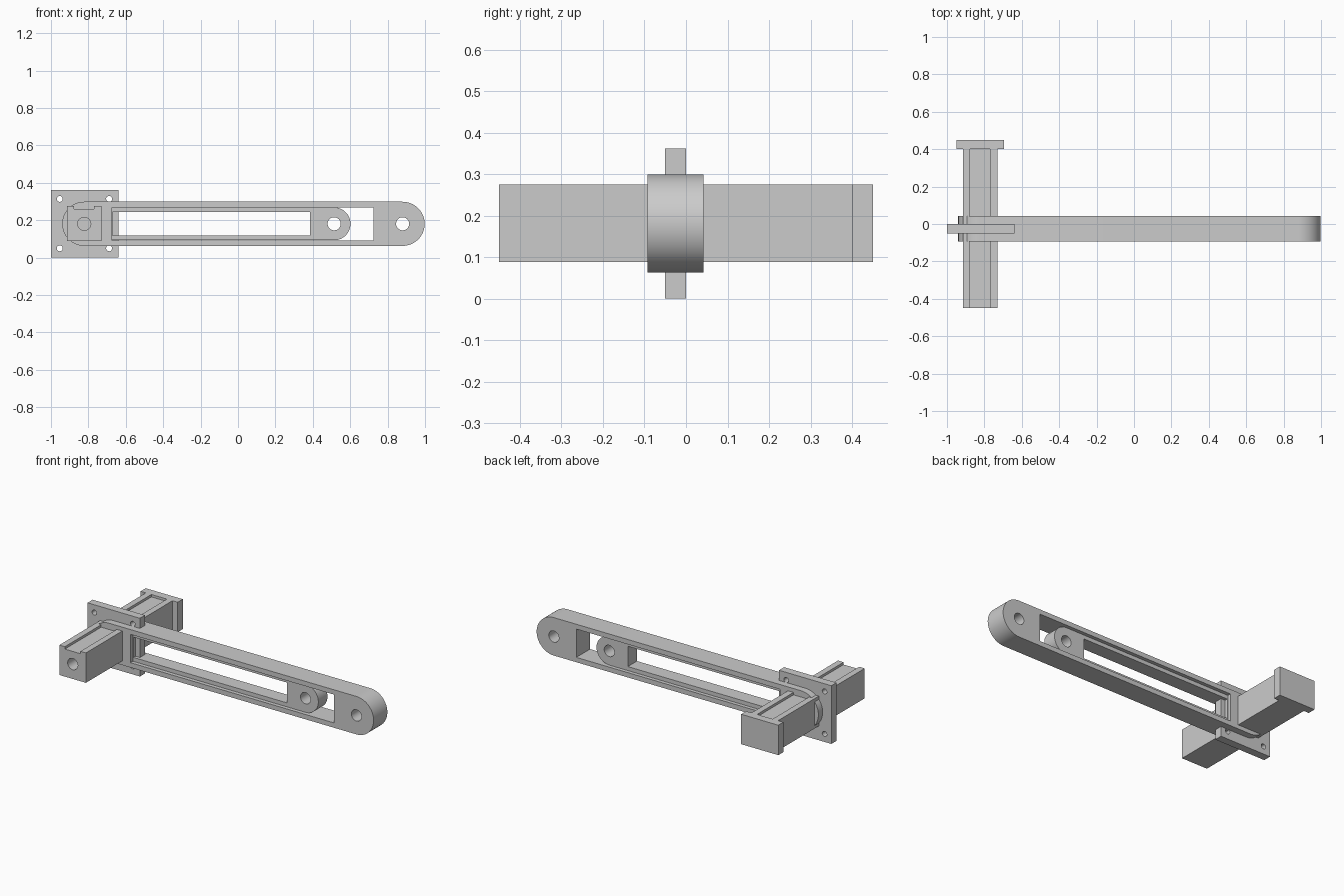
import bpy
from math import pi, sin, cos

if "Cube" in bpy.data.objects:
    bpy.data.objects.remove(bpy.data.objects["Cube"])

CZ = 0.181      # shared axis height
PX = -0.822     # pivot x
RX = 0.88       # far eye x


def rect(x0, x1, z0, z1):
    return [(x0, z0), (x1, z0), (x1, z1), (x0, z1)]


def arc(x, z, r, a0, a1, n=32):
    return [(x + r * cos(a0 + (a1 - a0) * i / n), z + r * sin(a0 + (a1 - a0) * i / n))
            for i in range(n + 1)]


def circle(x, z, r, n=32):
    return arc(x, z, r, 0, 2 * pi, n)[:-1]


def extrude(name, loops, y0, y1):
    """Fill an x-z outline (first loop) with holes (other loops), thick from y0 to y1."""
    curve = bpy.data.curves.new(name, 'CURVE')
    curve.dimensions = '2D'
    curve.fill_mode = 'BOTH'
    curve.extrude = (y1 - y0) / 2
    for pts in loops:
        s = curve.splines.new('POLY')
        s.points.add(len(pts) - 1)
        for p, (x, z) in zip(s.points, pts):
            p.co = (x, z, 0, 1)
        s.use_cyclic_u = True
    ob = bpy.data.objects.new(name, curve)
    bpy.context.collection.objects.link(ob)
    ob.rotation_euler = (pi / 2, 0, 0)
    ob.location.y = (y0 + y1) / 2
    bpy.ops.object.select_all(action='DESELECT')
    ob.select_set(True)
    bpy.context.view_layer.objects.active = ob
    bpy.ops.object.convert(target='MESH')
    ob = bpy.context.object
    bpy.ops.object.mode_set(mode='EDIT')
    bpy.ops.mesh.select_all(action='SELECT')
    bpy.ops.mesh.remove_doubles(threshold=0.0001)
    bpy.ops.mesh.normals_make_consistent(inside=False)
    bpy.ops.object.mode_set(mode='OBJECT')
    bpy.ops.object.shade_smooth_by_angle(angle=0.5)
    return ob


# Square mounting plate with a hole in each corner
bolt_holes = [circle(x, z, 0.016, 20) for x in (-0.953, -0.689) for z in (0.05, 0.314)]
extrude("mounting_plate", [rect(-1, -0.64, 0, 0.362)] + bolt_holes, -0.05, 0)

# Outer link: rounded bar with a long window and an eye
outer = arc(RX, CZ, 0.118, -pi / 2, pi / 2) + arc(PX, CZ, 0.118, pi / 2, 3 * pi / 2)
extrude("outer_link", [outer, rect(-0.675, 0.725, CZ - 0.088, CZ + 0.088),
                       circle(RX, CZ, 0.035)], -0.093, 0.042)

# Inner link: slimmer bar lying in the window of the outer link
inner = arc(0.514, CZ, 0.0875, -pi / 2, pi / 2) + [(-0.69, CZ + 0.0875), (-0.69, CZ - 0.0875)]
extrude("inner_link", [inner, rect(-0.67, 0.386, CZ - 0.063, CZ + 0.063),
                       circle(0.514, CZ, 0.035)], -0.07, 0.02)

# Cross bar: square section with a groove on top and a bore from the front
section = [(-0.914, 0.089), (-0.731, 0.089), (-0.731, 0.275), (-0.769, 0.275),
           (-0.769, 0.26), (-0.876, 0.26), (-0.876, 0.275), (-0.914, 0.275)]
extrude("cross_bar", [section, circle(PX, CZ, 0.035)], -0.45, 0.405)

# End flange closing the back of the cross bar
extrude("end_flange", [rect(-0.95, -0.695, 0.089, 0.275)], 0.4, 0.45)
